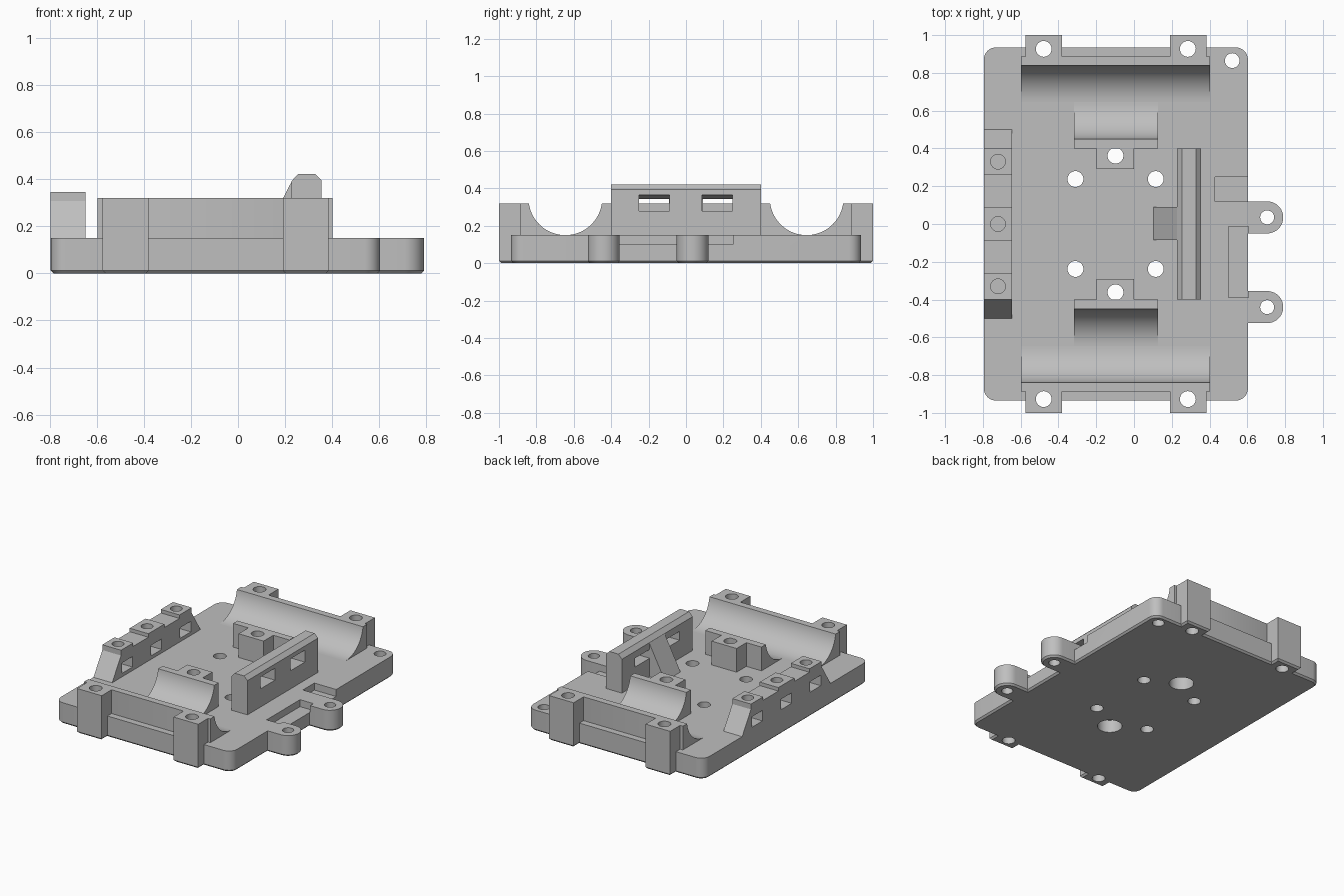
import bpy, bmesh, math
from math import sin, cos, radians

if "Cube" in bpy.data.objects:
    bpy.data.objects.remove(bpy.data.objects["Cube"], do_unlink=True)

gray = bpy.data.materials.new("matte gray")
gray.use_nodes = True
gray.diffuse_color = (0.52, 0.52, 0.52, 1)
gray.node_tree.nodes["Principled BSDF"].inputs["Base Color"].default_value = (0.52, 0.52, 0.52, 1)

DECK, TOP = 0.15, 0.32


def prism(name, pts, axis, a, b, chamfer=0):
    """Extrude a 2D profile along an axis from a to b."""
    place = {"x": lambda p, t: (t, p[0], p[1]),
             "y": lambda p, t: (p[0], t, p[1]),
             "z": lambda p, t: (p[0], p[1], t)}[axis]
    bm = bmesh.new()
    low = [bm.verts.new(place(p, a)) for p in pts]
    high = [bm.verts.new(place(p, b)) for p in pts]
    bm.faces.new(low)
    bm.faces.new(high)
    for i in range(len(pts)):
        j = (i + 1) % len(pts)
        bm.faces.new((low[i], low[j], high[j], high[i]))
    bmesh.ops.recalc_face_normals(bm, faces=bm.faces)
    if chamfer:
        ring = [e for e in bm.edges if all(v in low for v in e.verts)]
        bmesh.ops.bevel(bm, geom=ring, offset=chamfer, segments=1, affect="EDGES")
    mesh = bpy.data.meshes.new(name)
    bm.to_mesh(mesh)
    bm.free()
    mesh.materials.append(gray)
    ob = bpy.data.objects.new(name, mesh)
    bpy.context.collection.objects.link(ob)
    return ob


def box(name, x0, x1, y0, y1, z0, z1, chamfer=0):
    return prism(name, [(x0, y0), (x1, y0), (x1, y1), (x0, y1)], "z", z0, z1, chamfer)


def arc(cx, cy, r, a0, a1, n):
    return [(cx + r * cos(radians(a0 + (a1 - a0) * i / n)),
             cy + r * sin(radians(a0 + (a1 - a0) * i / n))) for i in range(n + 1)]


def drill(x, y, r, z0=-0.1, z1=0.5):
    return prism("drill", arc(x, y, r, 0, 348.75, 31), "z", z0, z1)


def combine(ob, others, op):
    """Apply booleans and discard the helper objects."""
    for other in others:
        other.hide_render = True
        mod = ob.modifiers.new("cut", "BOOLEAN")
        mod.operation, mod.solver, mod.object = op, "EXACT", other
    bpy.context.view_layer.update()
    mesh = bpy.data.meshes.new_from_object(ob.evaluated_get(bpy.context.evaluated_depsgraph_get()))
    ob.modifiers.clear()
    ob.data = mesh
    mesh.name = ob.name
    for other in others:
        bpy.data.objects.remove(other, do_unlink=True)
    return ob


# Base plate with rounded corners, side ears and end tabs
x0, x1, ye, rc = -0.795, 0.603, 0.935, 0.065
outline = []
for cx, cy, a in ((x1 - rc, ye - rc, 0), (x0 + rc, ye - rc, 90),
                  (x0 + rc, rc - ye, 180), (x1 - rc, rc - ye, 270)):
    outline += arc(cx, cy, rc, a, a + 90, 8)
plate = prism("base_plate", outline, "z", 0, DECK, 0.012)
EARS = (0.035, -0.44)
EAR_X, EAR_R = 0.705, 0.085
POSTS = ((-0.575, -0.38), (0.19, 0.385))
adds = []
for y in EARS:
    profile = [(0.56, y - EAR_R)] + arc(EAR_X, y, EAR_R, -90, 90, 20) + [(0.56, y + EAR_R)]
    adds.append(prism("ear", profile, "z", 0, DECK, 0.012))
for s in (1, -1):
    for a, b in POSTS:
        lo, hi = sorted((s * 0.88, s))
        adds.append(box("tab", a, b, lo, hi, 0, DECK, 0.012))
combine(plate, adds, "UNION")

# Pockets in the plate edge
combine(plate, [box("pocket", 0.43, 0.606, 0.12, 0.25, 0.1, 0.3),
                box("pocket", 0.5, 0.606, -0.39, -0.012, 0.1, 0.3)], "DIFFERENCE")
# Re-fill the ear roots that the long pocket leaves untouched outside the plate edge
holes = [drill(EAR_X, y, 0.037) for y in EARS] + [drill(0.52, 0.865, 0.039)]
for s in (1, -1):
    holes += [drill(x, s * 0.927, 0.042) for x in (-0.478, 0.285)]
    holes += [drill(x, s * 0.238, 0.042) for x in (-0.31, 0.115)]
    holes.append(drill(-0.098, s * 0.362, 0.042))
combine(plate, holes, "DIFFERENCE")
combine(plate, [drill(-0.098, s * 0.362, 0.08, -0.1, 0.09) for s in (1, -1)], "DIFFERENCE")

# Half-round cradles at both ends, with screw posts
CY, CZ, CR = 0.645, 0.347, 0.197
rim = math.degrees(math.asin((TOP - CZ) / CR))
for s, end in ((1, "back"), (-1, "front")):
    curve = arc(CY, CZ, CR, -90, rim, 20)
    outer = [(s * y, z) for y, z in curve + [(0.888, TOP), (0.888, DECK)]]
    wall = prism(end + "_outer_cradle", outer, "x", -0.597, 0.402)
    combine(wall, [drill(x, s * 0.927, 0.042) for x in (-0.478, 0.285)], "DIFFERENCE")
    inner = [(s * (2 * CY - y), z) for y, z in curve] + [(s * 0.4, TOP), (s * 0.4, DECK)]
    prism(end + "_inner_cradle", inner, "x", -0.318, 0.127)
    lo, hi = sorted((s * 0.29, s * 0.4))
    post = box(end + "_inner_post", -0.198, 0.0, lo, hi, DECK, TOP)
    combine(post, [drill(-0.098, s * 0.362, 0.042)], "DIFFERENCE")
    for (a, b), hx, side in zip(POSTS, (-0.478, 0.285), ("right", "left")):
        lo, hi = sorted((s * 0.888, s))
        post = box(end + "_" + side + "_post", a, b, lo, hi, DECK, TOP)
        combine(post, [drill(hx, s * 0.927, 0.042)], "DIFFERENCE")

# Upright wall with two slots and a sloped brace
upright = prism("upright_wall", [(0.228, DECK), (0.355, DECK), (0.355, 0.395), (0.327, 0.422),
                                 (0.255, 0.422), (0.228, 0.392)], "y", -0.4, 0.4)
slot = [(0.2, 0.28), (0.4, 0.28), (0.4, 0.37), (0.355, 0.365), (0.228, 0.343), (0.2, 0.34)]
combine(upright, [prism("slot", slot, "y", a, a + 0.163) for a in (-0.252, 0.086)], "DIFFERENCE")
prism("brace", [(0.103, DECK), (0.228, DECK), (0.228, 0.39)], "y", -0.085, 0.09)

# Side rail with three towers, screw holes and nut slots
half = [(0.09, 0.345), (0.09, 0.32), (0.262, 0.32), (0.262, 0.345),
        (0.4, 0.345), (0.4, 0.307), (0.5, DECK)]
rail = prism("side_rail", half + [(-y, z) for y, z in reversed(half)], "x", -0.795, -0.647)
TOWERS = (-0.33, 0, 0.33)
combine(rail, [box("nut_slot", -0.9, -0.6, y - 0.06, y + 0.06, 0.175, 0.25) for y in TOWERS],
        "DIFFERENCE")
combine(rail, [drill(-0.72, y, 0.039, 0.2) for y in TOWERS], "DIFFERENCE")

# Smooth the round surfaces and keep edges sharp
for ob in bpy.context.collection.objects:
    if ob.type == "MESH" and gray.name in ob.data.materials:
        ob.data.shade_smooth()
        ob.data.set_sharp_from_angle(angle=radians(30))
